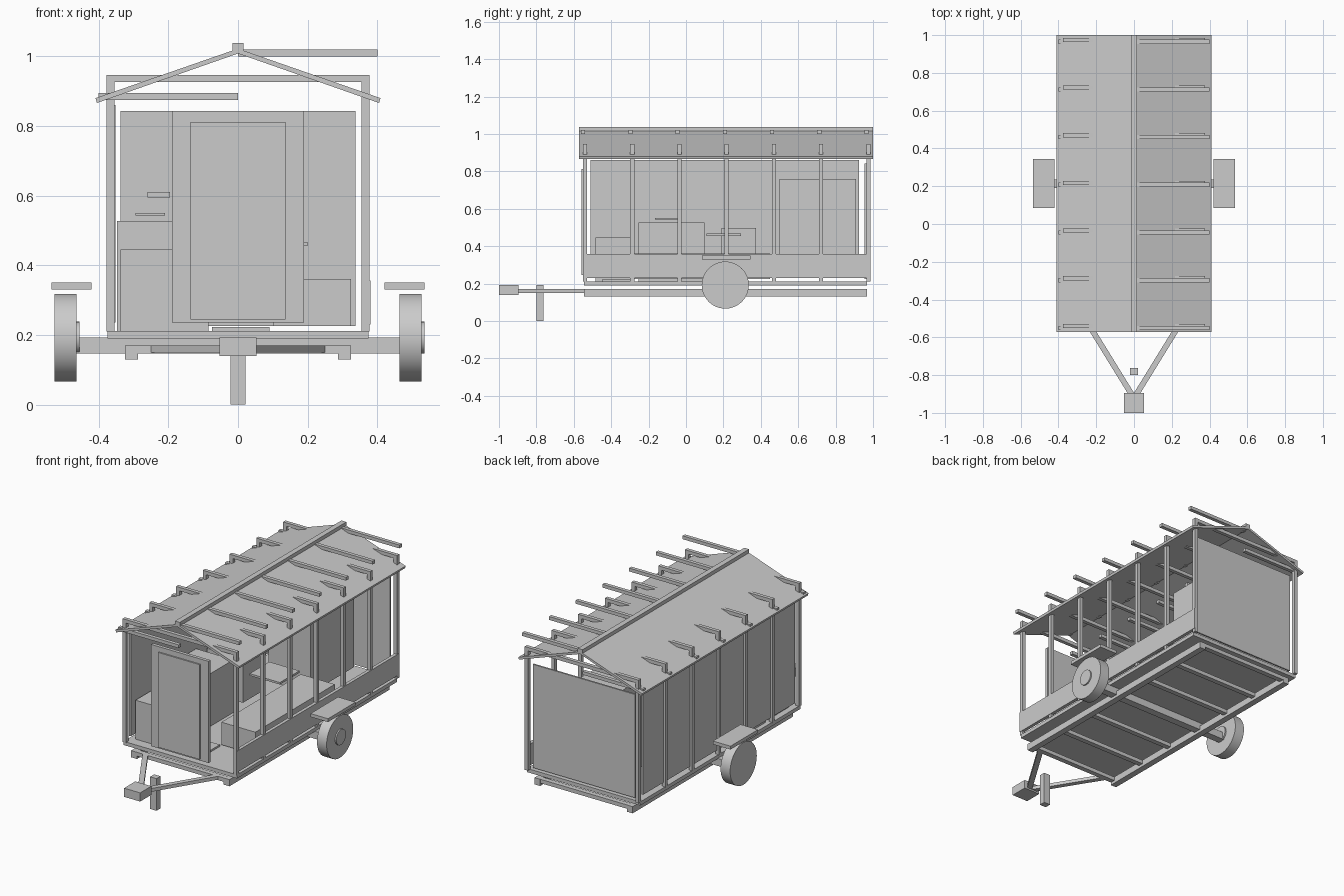
import bpy, bmesh, math
from mathutils import Vector, Matrix

cube = bpy.data.objects.get("Cube")
if cube:
    bpy.data.objects.remove(cube, do_unlink=True)

grey = bpy.data.materials.new("plain grey")
grey.use_nodes = True
COLOUR = (0.6, 0.6, 0.6, 1)
grey.diffuse_color = COLOUR
grey.node_tree.nodes["Principled BSDF"].inputs["Base Color"].default_value = COLOUR


def finish(name, bm):
    bmesh.ops.recalc_face_normals(bm, faces=bm.faces)
    mesh = bpy.data.meshes.new(name)
    bm.to_mesh(mesh)
    bm.free()
    mesh.materials.append(grey)
    obj = bpy.data.objects.new(name, mesh)
    bpy.context.collection.objects.link(obj)
    return obj


def box(name, x, y, z):
    """Box between the (low, high) limits on each axis."""
    bm = bmesh.new()
    bmesh.ops.create_cube(bm, size=1)
    for v in bm.verts:
        v.co = Vector([(lo + hi) / 2 + c * (hi - lo) for c, (lo, hi) in zip(v.co, (x, y, z))])
    return finish(name, bm)


def prism(name, points, axis_vec):
    """Flat outline pushed along a vector."""
    bm = bmesh.new()
    face = bm.faces.new([bm.verts.new(p) for p in points])
    new = bmesh.ops.extrude_face_region(bm, geom=[face])["geom"]
    verts = [g for g in new if isinstance(g, bmesh.types.BMVert)]
    bmesh.ops.translate(bm, verts=verts, vec=axis_vec)
    return finish(name, bm)


def disc(name, x, radius, y=0.21, z=0.192):
    """Cylinder lying along x."""
    bm = bmesh.new()
    bmesh.ops.create_cone(bm, cap_ends=True, segments=48, radius1=radius, radius2=radius, depth=x[1] - x[0])
    bmesh.ops.rotate(bm, verts=bm.verts, matrix=Matrix.Rotation(math.pi / 2, 3, "Y"))
    bmesh.ops.translate(bm, verts=bm.verts, vec=(sum(x) / 2, y, z))
    obj = finish(name, bm)
    bpy.context.view_layer.objects.active = obj
    obj.select_set(True)
    bpy.ops.object.shade_smooth_by_angle()
    obj.select_set(False)


# Chassis, floor and axle
LENGTH = (-0.545, 0.968)
box("floor", (-0.375, 0.375), LENGTH, (0.19, 0.212))
box("axle", (-0.465, 0.465), (0.19, 0.235), (0.147, 0.192))
for i in range(7):
    y = -0.53 + i * 0.247
    box("cross_member", (-0.29, 0.29), (y - 0.015, y + 0.015), (0.147, 0.17))

for side, s in (("left", 1), ("right", -1)):
    def span(a, b):
        return tuple(sorted((s * a, s * b)))
    box(side + "_chassis_rail", span(0.287, 0.325), LENGTH, (0.13, 0.17))
    prism(side + "_drawbar", [(s * 0.215, -0.545, 0.15), (s * 0.25, -0.545, 0.15),
                              (s * 0.025, -0.91, 0.15), (s * -0.01, -0.91, 0.15)], (0, 0, 0.02))
    box(side + "_fender", span(0.42, 0.536), (0.085, 0.345), (0.33, 0.35))
    disc(side + "_wheel", span(0.464, 0.527), 0.126)
    disc(side + "_hub", (s * 0.495 - 0.03, s * 0.495 + 0.04), 0.046)
    # Sloped roof panel
    prism(side + "_roof", [(0, -0.573, 1.008), (0, -0.573, 1.022),
                           (s * 0.409, -0.573, 0.88), (s * 0.405, -0.573, 0.866)], (0, 1.573, 0))

# Hitch
box("coupler", (-0.053, 0.053), (-1, -0.895), (0.14, 0.192))
box("jack_leg", (-0.021, 0.021), (-0.8, -0.762), (0, 0.192))

# Ridge and the repeated wall and roof frames
box("ridge_beam", (-0.016, 0.016), (-0.573, 1), (1.008, 1.038))
for i in range(7):
    y = -0.54 + i * 0.2525
    thick = (y - 0.011, y + 0.011)
    low = (y - 0.021, y + 0.001)
    box("right_post", (-0.377, -0.355), thick, (0.21, 0.945))
    box("left_post", (0.355, 0.377), thick, (0.21, 0.945))
    box("tie_beam", (-0.377, 0.377), thick, (0.926, 0.947))
    box("left_rafter", (0, 0.4), low, (1.0, 1.02))
    box("right_rafter", (-0.4, 0), low, (0.875, 0.895))

# Walls
box("right_wall", (-0.364, -0.352), (-0.51, 0.925), (0.235, 0.86))
box("rear_wall", (-0.338, 0.338), (0.955, 0.965), (0.225, 0.843))
box("left_low_wall", (0.36, 0.38), (-0.55, 0.985), (0.23, 0.357))

# Front door
box("door_frame", (-0.19, 0.19), (-0.55, -0.53), (0.235, 0.843))
box("door_panel", (-0.137, 0.137), (-0.558, -0.55), (0.245, 0.812))

# Interior cabinets
box("front_cabinet", (-0.338, -0.085), (-0.485, -0.29), (0.212, 0.445))
box("sink_cabinet", (-0.347, -0.1), (-0.255, 0.1), (0.212, 0.527))
box("sink_plate", (-0.295, -0.21), (-0.165, -0.04), (0.543, 0.55))
box("small_cabinet", (-0.338, -0.1), (0.19, 0.375), (0.235, 0.497))
box("tall_cabinet", (-0.15, 0.13), (0.5, 0.91), (0.235, 0.76))
box("bench", (0.1, 0.325), (-0.3, 0.45), (0.225, 0.36))
box("table_leaf", (0.0, 0.2), (0.11, 0.295), (0.455, 0.467))
box("floor_step", (-0.075, 0.09), (-0.45, -0.3), (0.212, 0.223))
for z in (0.508, 0.602):
    box("cabinet_handle", (-0.26, -0.195), (0.46, 0.48), (z - 0.008, z + 0.008))
